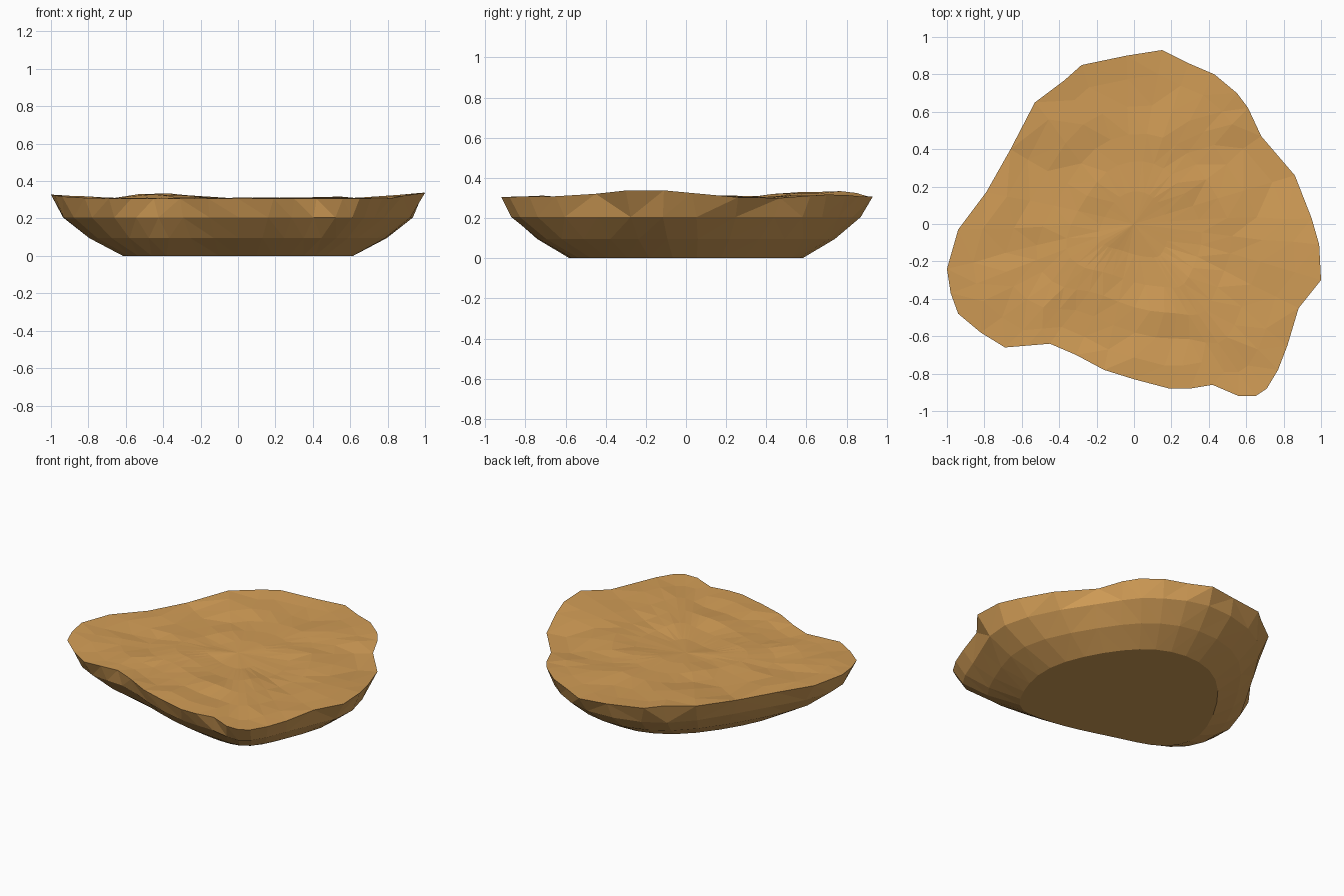
import bpy, bmesh, math
from mathutils import Vector, noise

if "Cube" in bpy.data.objects:
    bpy.data.objects.remove(bpy.data.objects["Cube"], do_unlink=True)

# Outer rim seen from above, counter-clockwise
RIM = [(.99, -.11), (.95, .03), (.86, .26), (.68, .47), (.61, .62), (.55, .7), (.43, .8),
       (.29, .86), (.15, .93), (-.04, .9), (-.28, .85), (-.37, .77), (-.53, .65),
       (-.66, .4), (-.79, .17), (-.94, -.03), (-1, -.24), (-.98, -.37), (-.94, -.48),
       (-.82, -.58), (-.69, -.66), (-.57, -.65), (-.45, -.64), (-.31, -.7), (-.16, -.78),
       (0, -.83), (.19, -.88), (.3, -.88), (.42, -.86), (.56, -.92), (.65, -.92),
       (.71, -.88), (.77, -.78), (.82, -.65), (.88, -.45), (1, -.3)]
RIM = [Vector(p) for p in RIM]

# Gentle rises along the rim: x, y, height, radius
RISES = [(1, -.2, .035, .3), (-1, -.24, .022, .3), (-.42, .72, .03, .28), (.5, .72, .012, .2),
         (.75, .38, -.01, .2)]


def smooth_ring(points, passes):
    """Average each point with its neighbours."""
    for _ in range(passes):
        n = len(points)
        points = [(points[i - 1] + points[i] * 2 + points[(i + 1) % n]) / 4 for i in range(n)]
    return points


def fitted_ring(passes, half_x, half_y):
    """Smooth the rim outline, then fit it to the given half sizes."""
    points = smooth_ring(RIM, passes)
    xs, ys = [p.x for p in points], [p.y for p in points]
    mid = Vector((max(xs) + min(xs), max(ys) + min(ys))) / 2
    sx, sy = 2 * half_x / (max(xs) - min(xs)), 2 * half_y / (max(ys) - min(ys))
    return [Vector(((p.x - mid.x) * sx, (p.y - mid.y) * sy)) for p in points]


def top_height(p):
    """Height of the upper surface at a plan position."""
    z = .306
    for x, y, height, radius in RISES:
        z += height * math.exp(-((p - Vector((x, y))).length / radius) ** 2)
    return z


def uneven_height(p):
    """Upper surface inside the rim, with small dents and ridges."""
    rough = noise.noise(Vector((p.x * 4, p.y * 6, .5)))
    return min(top_height(p) - .004 + .018 * rough, .336)


def add_ring(bm, points, height):
    return [bm.verts.new((p.x, p.y, height(p))) for p in points]


def bridge(bm, lower, upper):
    n = len(lower)
    for i in range(n):
        j = (i + 1) % n
        bm.faces.new((lower[i], lower[j], upper[j], upper[i]))


bm = bmesh.new()

# Underside and faceted flank, rising in three bands
base = add_ring(bm, fitted_ring(6, .615, .58), lambda p: 0)
bm.faces.new(list(reversed(base)))
previous = base
for passes, half_x, half_y, z in [(3, .795, .74, .095), (1, .935, .87, .205)]:
    ring = add_ring(bm, fitted_ring(passes, half_x, half_y), lambda p: z)
    bridge(bm, previous, ring)
    previous = ring
rim = add_ring(bm, RIM, top_height)
bridge(bm, previous, rim)

# Uneven upper surface in shrinking rings
previous = rim
for step, scale in enumerate((.86, .7, .54, .38, .2)):
    points = [p * scale for p in smooth_ring(RIM, step)]
    ring = add_ring(bm, points, uneven_height)
    bridge(bm, previous, ring)
    previous = ring
centre = bm.verts.new((0, 0, uneven_height(Vector((0, 0)))))
for i in range(len(previous)):
    bm.faces.new((previous[i - 1], previous[i], centre))

bmesh.ops.triangulate(bm, faces=[f for f in bm.faces if len(f.verts) == 4])
bmesh.ops.recalc_face_normals(bm, faces=bm.faces)
mesh = bpy.data.meshes.new("rock_slab")
bm.to_mesh(mesh)
bm.free()

# Sandy stone colour
stone = bpy.data.materials.new("sandy_stone")
stone.use_nodes = True
colour = (.64, .335, .093, 1)
stone.diffuse_color = colour
shader = stone.node_tree.nodes["Principled BSDF"]
shader.inputs["Base Color"].default_value = colour
mesh.materials.append(stone)

slab = bpy.data.objects.new("rock_slab", mesh)
bpy.context.collection.objects.link(slab)
